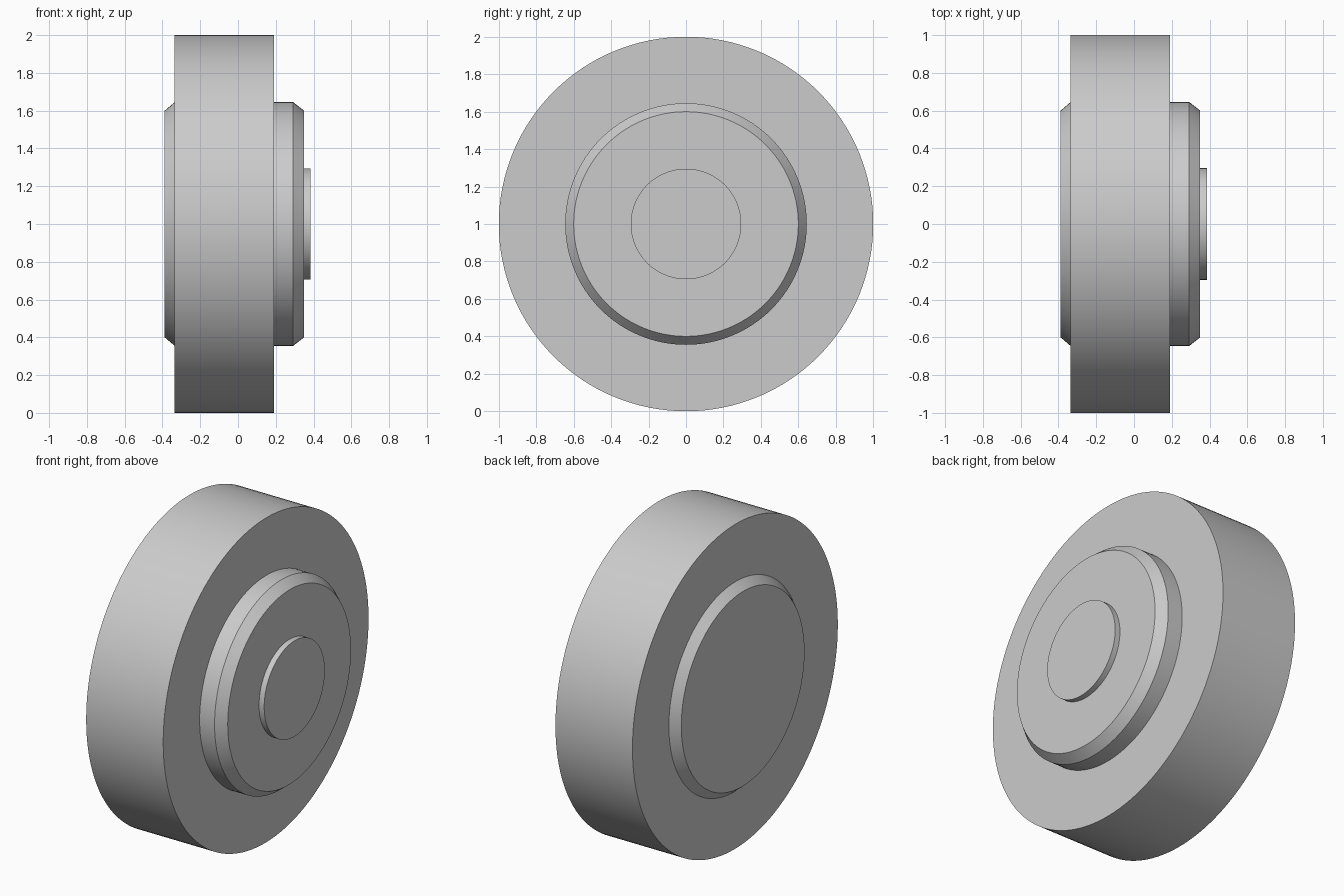
import bpy, bmesh, math

SEGMENTS = 128
AXLE_Z = 1.0

default = bpy.data.objects.get("Cube")
if default:
    bpy.data.objects.remove(default, do_unlink=True)

# Single plain grey finish
grey = bpy.data.materials.new("plain_grey")
grey.use_nodes = True
colour = (0.6, 0.6, 0.6, 1.0)
grey.diffuse_color = colour
grey.node_tree.nodes["Principled BSDF"].inputs["Base Color"].default_value = colour


def turned_part(name, profile, cap_left=False, cap_right=False):
    """Revolve (x, radius) points, ordered left to right, around the axle."""
    bm = bmesh.new()
    rings = []
    for x, r in profile:
        angles = [math.tau * k / SEGMENTS for k in range(SEGMENTS)]
        rings.append([bm.verts.new((x, r * math.cos(a), r * math.sin(a))) for a in angles])
    for a, b in zip(rings, rings[1:]):
        for k in range(SEGMENTS):
            n = (k + 1) % SEGMENTS
            bm.faces.new((a[k], a[n], b[n], b[k]))
    if cap_left:
        bm.faces.new(rings[0][::-1])
    if cap_right:
        bm.faces.new(rings[-1])
    mesh = bpy.data.meshes.new(name)
    bm.to_mesh(mesh)
    bm.free()
    mesh.materials.append(grey)
    obj = bpy.data.objects.new(name, mesh)
    obj.location.z = AXLE_Z
    bpy.context.collection.objects.link(obj)
    bpy.ops.object.select_all(action="DESELECT")
    obj.select_set(True)
    bpy.context.view_layer.objects.active = obj
    bpy.ops.object.shade_smooth_by_angle(angle=math.radians(25))
    return obj


HUB, FACE, CAP = 0.645, 0.6, 0.295       # radii
LEFT, RIGHT, FRONT = -0.335, 0.19, 0.35  # positions along the axle

# Wide outer ring
turned_part("wheel_ring", [(LEFT, HUB), (LEFT, 1), (RIGHT, 1), (RIGHT, HUB)])

# Shallow tapered boss on the back
turned_part("rear_boss", [(-0.388, FACE), (LEFT, HUB)], cap_left=True)

# Chamfered hub, with a small round cap seated on it
turned_part("hub", [(RIGHT, HUB), (0.292, HUB), (FRONT, FACE), (FRONT, CAP)])
turned_part("hub_cap", [(FRONT, CAP), (0.385, CAP)], cap_right=True)
